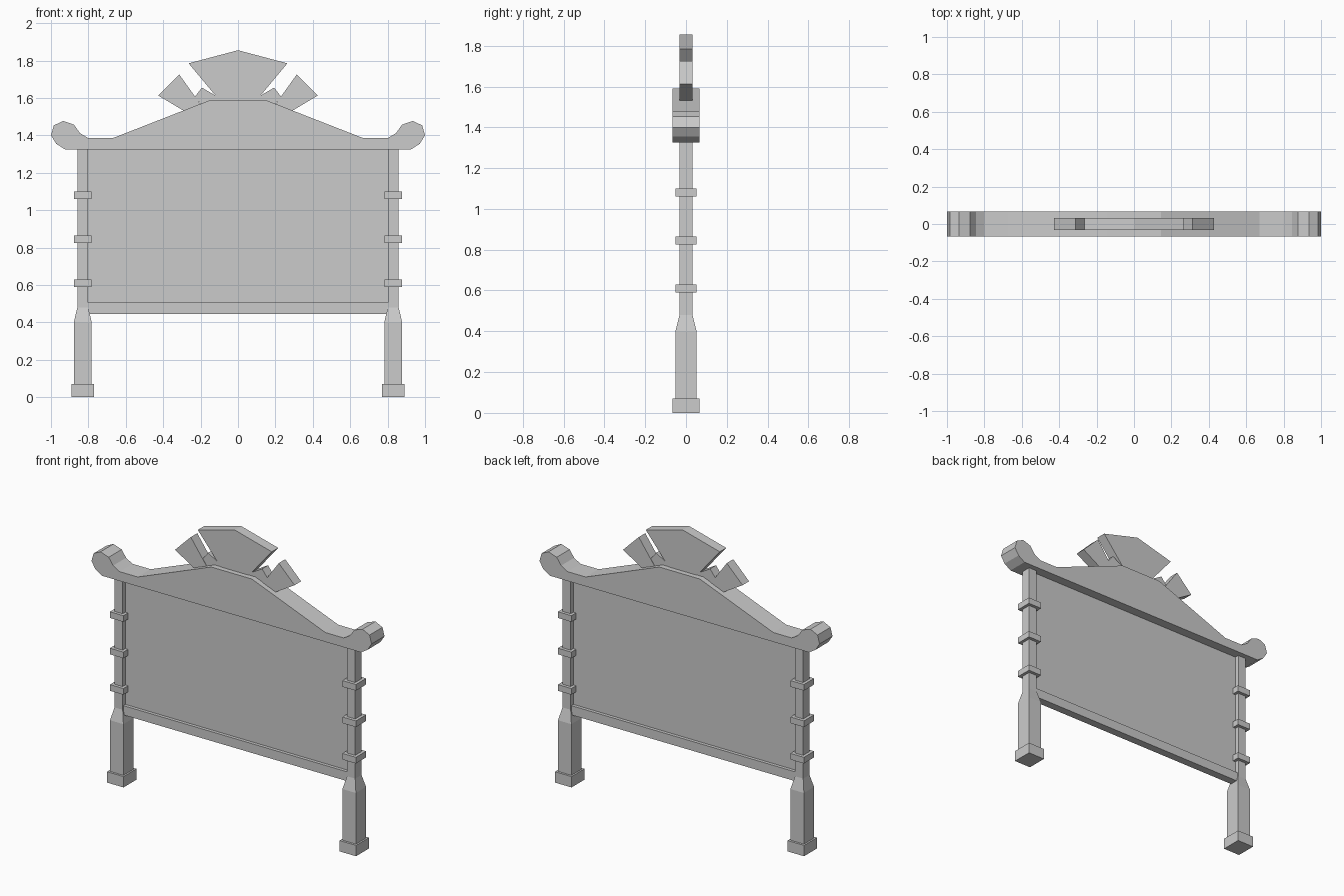
import bpy, bmesh

cube = bpy.data.objects.get("Cube")
if cube:
    bpy.data.objects.remove(cube, do_unlink=True)

grey = bpy.data.materials.new("plain_grey")
grey.use_nodes = True
COLOUR = (0.6, 0.6, 0.6, 1)
grey.diffuse_color = COLOUR
grey.node_tree.nodes["Principled BSDF"].inputs["Base Color"].default_value = COLOUR


def finish(name, bm):
    bmesh.ops.recalc_face_normals(bm, faces=bm.faces)
    mesh = bpy.data.meshes.new(name)
    bm.to_mesh(mesh)
    bm.free()
    mesh.materials.append(grey)
    obj = bpy.data.objects.new(name, mesh)
    bpy.context.collection.objects.link(obj)
    return obj


def slab(name, outline, half_depth):
    """Extrude an (x, z) outline evenly about y = 0."""
    bm = bmesh.new()
    face = bm.faces.new([bm.verts.new((x, -half_depth, z)) for x, z in outline])
    out = bmesh.ops.extrude_face_region(bm, geom=[face])
    verts = [v for v in out["geom"] if isinstance(v, bmesh.types.BMVert)]
    bmesh.ops.translate(bm, verts=verts, vec=(0, 2 * half_depth, 0))
    return finish(name, bm)


def stack(name, cx, sections):
    """Loft rectangular sections (half x, half y, z) into one column."""
    bm = bmesh.new()
    rings = [[bm.verts.new((cx + sx * hx, sy * hy, z))
              for sx, sy in ((-1, -1), (1, -1), (1, 1), (-1, 1))]
             for hx, hy, z in sections]
    bm.faces.new(rings[0])
    bm.faces.new(rings[-1])
    for low, high in zip(rings, rings[1:]):
        for i in range(4):
            j = (i + 1) % 4
            bm.faces.new((low[i], low[j], high[j], high[i]))
    return finish(name, bm)


def mirrored(points):
    """Close a left-hand outline with its mirror image."""
    return points + [(-x, z) for x, z in reversed(points) if x != 0]


# Panel and bottom rail
stack("panel", 0, [(0.81, 0.005, 0.47), (0.81, 0.005, 1.34)])
stack("bottom_rail", 0, [(0.81, 0.026, 0.445), (0.81, 0.026, 0.505)])

# Cornice with scrolled ends
slab("cornice", mirrored([
    (-0.87, 1.325), (-0.925, 1.325), (-0.972, 1.355), (-1.0, 1.40),
    (-0.985, 1.453), (-0.935, 1.477), (-0.877, 1.457), (-0.845, 1.412),
    (-0.80, 1.385), (-0.67, 1.385), (-0.145, 1.59)]), 0.066)

# Central fan of the crest
slab("crest_fan", mirrored([
    (-0.06, 1.54), (-0.264, 1.785), (0, 1.855)]), 0.033)

for side, s in (("right", -1), ("left", 1)):
    # Posts: foot block, tapered leg, slim upper shaft and three collars
    cx = 0.83 * s
    stack(side + "_foot", cx, [(0.059, 0.066, 0), (0.059, 0.066, 0.07)])
    stack(side + "_post", cx, [(0.048, 0.052, 0.06), (0.048, 0.052, 0.40),
                               (0.029, 0.032, 0.48), (0.029, 0.032, 1.34)])
    for i, z in enumerate((0.61, 0.845, 1.08)):
        stack(f"{side}_collar_{i + 1}", cx,
              [(0.048, 0.052, z - 0.02), (0.048, 0.052, z + 0.02)])

    # Crest leaves beside the fan
    slab(side + "_crest_leaf", [(x * s, z) for x, z in (
        (0.314, 1.725), (0.427, 1.613), (0.17, 1.46), (0.16, 1.51))], 0.033)
    slab(side + "_crest_small_leaf", [(x * s, z) for x, z in (
        (0.23, 1.607), (0.193, 1.655), (0.09, 1.595), (0.09, 1.54), (0.18, 1.54))], 0.03)
